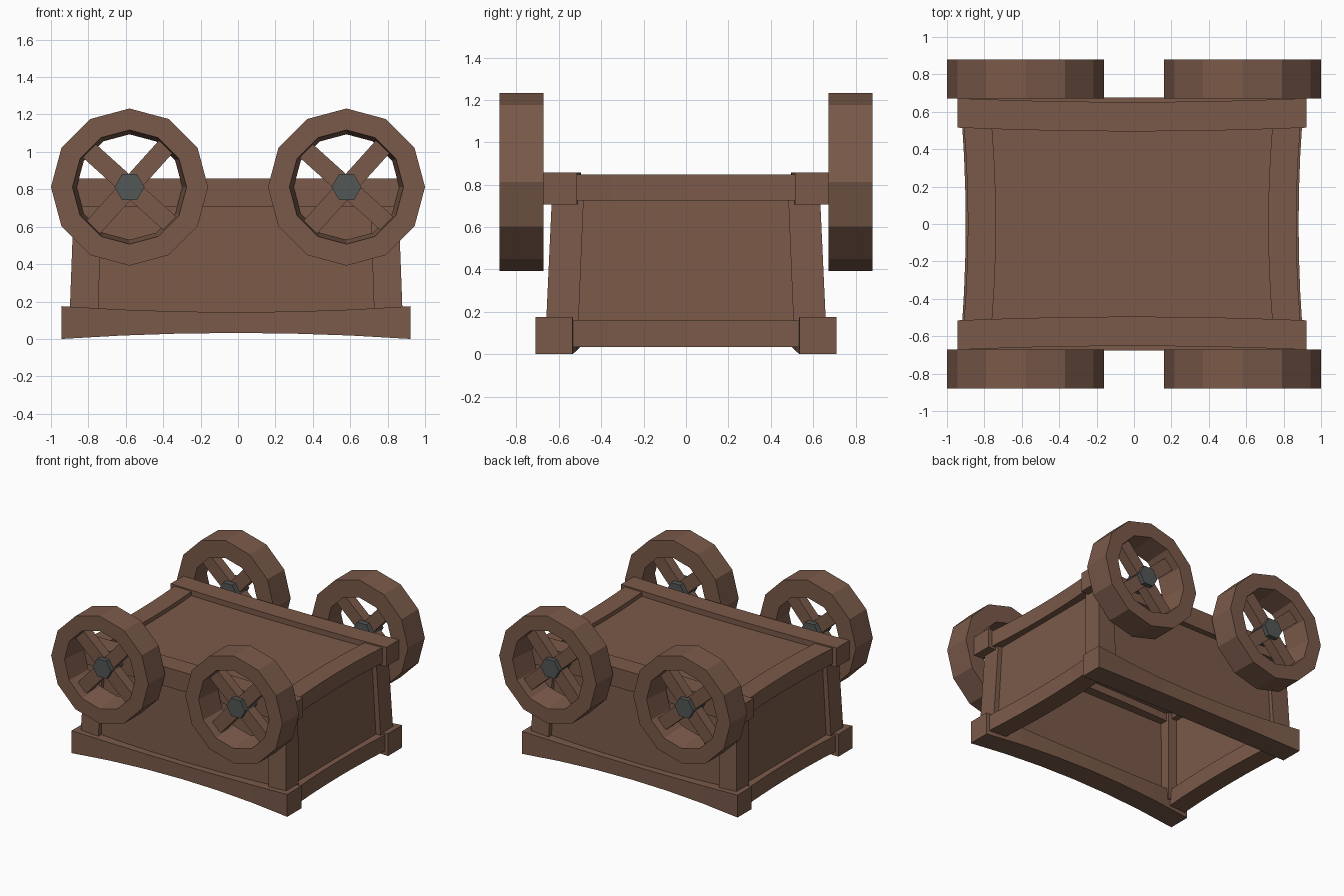
import bpy, bmesh, math
from mathutils import Vector

if "Cube" in bpy.data.objects:
    bpy.data.objects.remove(bpy.data.objects["Cube"])


def material(name, rgb):
    m = bpy.data.materials.new(name)
    m.diffuse_color = (*rgb, 1)
    m.use_nodes = True
    m.node_tree.nodes["Principled BSDF"].inputs["Base Color"].default_value = m.diffuse_color
    return m


WOOD = material("brown wood", (0.195, 0.102, 0.067))
IRON = material("dark iron", (0.084, 0.095, 0.089))
CX = -0.01  # the body sits slightly off centre


def loft(name, rings, mat, closed=False):
    """Skin a list of rings; closed joins the last ring to the first."""
    bm = bmesh.new()
    vs = [[bm.verts.new(p) for p in r] for r in rings]
    n = len(rings[0])
    for i in range(len(vs) if closed else len(vs) - 1):
        a, b = vs[i], vs[(i + 1) % len(vs)]
        for k in range(n):
            bm.faces.new((a[k], a[(k + 1) % n], b[(k + 1) % n], b[k]))
    if not closed:
        bm.faces.new(vs[0])
        bm.faces.new(vs[-1])
    bmesh.ops.recalc_face_normals(bm, faces=bm.faces)
    me = bpy.data.meshes.new(name)
    bm.to_mesh(me)
    bm.free()
    me.materials.append(mat)
    ob = bpy.data.objects.new(name, me)
    bpy.context.collection.objects.link(ob)
    return ob


def rect(x0, x1, y0, y1, z):
    return [(x0, y0, z), (x1, y0, z), (x1, y1, z), (x0, y1, z)]


def bend(t, amount):
    return amount * (1 - t * t)


STEPS = [-1, -0.66, -0.33, 0, 0.33, 0.66, 1]


def long_beam(name, s, half, y0, y1, z0, z1, by, bz):
    """Beam along x, bowed inwards by by, and thinned by bz in the middle."""
    rings = []
    for t in STEPS:
        a, b, d = y0 - bend(t, by), y1 - bend(t, by), bend(t, bz)
        x = CX + half * t
        rings.append([(x, s * a, z0 + d), (x, s * b, z0 + d),
                      (x, s * b, z1 - d), (x, s * a, z1 - d)])
    loft(name, rings, WOOD)


def short_beam(name, s, half, x0, x1, z0, z1, bx):
    """Beam along y, bowed inwards by bx."""
    rings = []
    for t in STEPS:
        a, b = CX + s * (x0 - bend(t, bx)), CX + s * (x1 - bend(t, bx))
        y = half * t
        rings.append([(a, y, z0), (b, y, z0), (b, y, z1), (a, y, z1)])
    loft(name, rings, WOOD)


# frame beams and wall panels
for s in (-1, 1):
    side = "front" if s < 0 else "back"
    long_beam(side + "_lower_beam", s, 0.933, 0.535, 0.71, 0.0, 0.175, 0.035, 0.032)
    long_beam(side + "_upper_beam", s, 0.933, 0.515, 0.672, 0.707, 0.857, 0.02, 0.0)
    loft(side + "_panel", [
        rect(CX - 0.8, CX + 0.8, s * 0.585, s * 0.625, 0.1),
        rect(CX - 0.78, CX + 0.78, s * 0.565, s * 0.605, 0.78)], WOOD)
    side = "left" if s < 0 else "right"
    short_beam(side + "_lower_beam", s, 0.55, 0.765, 0.91, 0.035, 0.16, 0.02)
    short_beam(side + "_upper_beam", s, 0.53, 0.75, 0.9, 0.725, 0.847, 0.022)
    xa, xb = CX + s * 0.81, CX + s * 0.85
    xc, xd = CX + s * 0.79, CX + s * 0.83
    loft(side + "_panel", [rect(xa, xb, -0.58, 0.58, 0.1),
                           rect(xc, xd, -0.56, 0.56, 0.78)], WOOD)

# closed top panel
loft("top_panel", [rect(CX - 0.82, CX + 0.82, -0.58, 0.58, 0.765),
                   rect(CX - 0.82, CX + 0.82, -0.58, 0.58, 0.815)], WOOD)

# tapered corner posts
for sx in (-1, 1):
    for sy in (-1, 1):
        loft("corner_post", [
            rect(CX + sx * 0.74, CX + sx * 0.892, sy * 0.51, sy * 0.663, 0.08),
            rect(CX + sx * 0.715, CX + sx * 0.865, sy * 0.48, sy * 0.63, 0.8)], WOOD)


# wheels: rim, crossed spokes and hub
def circle(cx, cz, r, y, n):
    return [(cx + r * math.cos(2 * math.pi * k / n), y,
             cz + r * math.sin(2 * math.pi * k / n)) for k in range(n)]


WZ, R = 0.812, 0.42
for sx in (-1, 1):
    for sy in (-1, 1):
        wx = sx * 0.58
        loft("wheel_rim", [circle(wx, WZ, r, sy * y, 12) for r, y in
                           ((R, 0.88), (R, 0.672), (0.282, 0.672), (0.305, 0.88))],
             WOOD, closed=True)
        for deg in (48, 138):
            d = Vector((math.cos(math.radians(deg)), 0, math.sin(math.radians(deg))))
            p = Vector((-d.z, 0, d.x)) * 0.05
            c = Vector((wx, 0, WZ))
            rings = []
            for e in (-0.29, 0.29):
                m = c + d * e
                rings.append([m + p * k + Vector((0, sy * y, 0)) for k, y in
                              ((-1, 0.74), (1, 0.74), (1, 0.82), (-1, 0.82))])
            loft("wheel_spoke", rings, WOOD)
        loft("wheel_hub", [circle(wx, WZ, 0.08, sy * y, 6) for y in (0.70, 0.855)], IRON)
